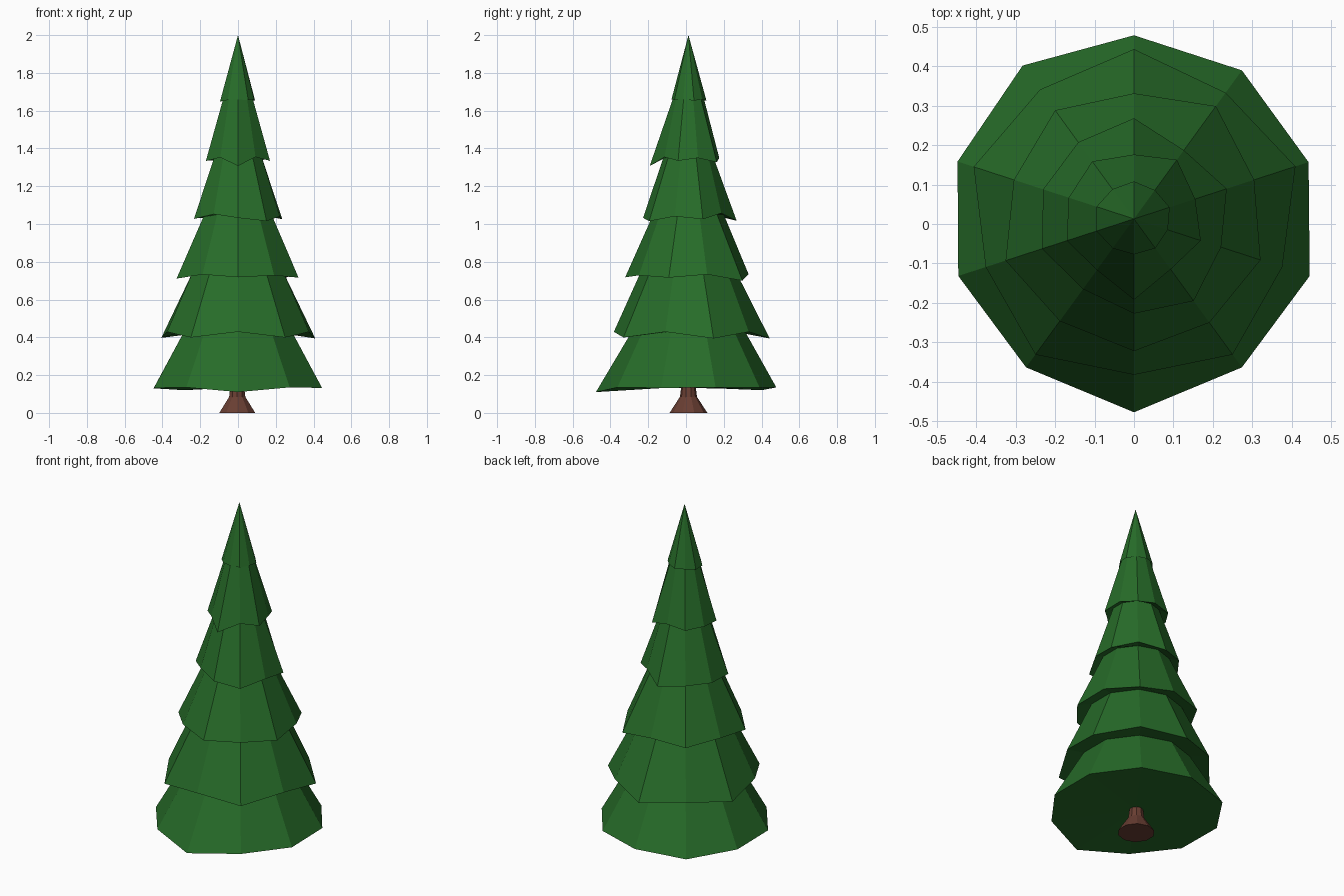
import bpy, bmesh
from math import sin, cos, pi

if "Cube" in bpy.data.objects:
    bpy.data.objects.remove(bpy.data.objects["Cube"])

SIDES = 10
CY = 0.013


def material(name, rgb):
    m = bpy.data.materials.new(name)
    m.diffuse_color = (*rgb, 1)
    m.use_nodes = True
    m.node_tree.nodes["Principled BSDF"].inputs["Base Color"].default_value = m.diffuse_color
    return m


def ring(bm, radii, heights, cx=0.0):
    # clockwise from the back (+y)
    return [bm.verts.new((cx + r * sin(2 * pi * i / SIDES),
                          CY + r * cos(2 * pi * i / SIDES), z))
            for i, (r, z) in enumerate(zip(radii, heights))]


def bridge(bm, a, b):
    for i in range(SIDES):
        j = (i + 1) % SIDES
        bm.faces.new((a[i], a[j], b[j], b[i]))


def fan(bm, loop, point):
    v = bm.verts.new(point)
    for i in range(SIDES):
        bm.faces.new((loop[i], loop[(i + 1) % SIDES], v))


def finish(bm, name, mat):
    bmesh.ops.recalc_face_normals(bm, faces=bm.faces)
    me = bpy.data.meshes.new(name)
    bm.to_mesh(me)
    bm.free()
    me.materials.append(mat)
    ob = bpy.data.objects.new(name, me)
    bpy.context.collection.objects.link(ob)
    return ob


# each tier: rim height, (neck radius, neck height) at its top, uneven rim radii
tiers = [
    (0.130, (0.300, 0.43), (.465, .465, .465, .468, .465, .490, .465, .468, .470, .480)),
    (0.412, (0.255, 0.74), (.430, .395, .430, .395, .425, .395, .425, .395, .427, .405)),
    (0.722, (0.187, 1.05), (.318, .353, .320, .337, .325, .335, .320, .342, .320, .340)),
    (1.033, (0.130, 1.36), (.255, .215, .247, .232, .257, .240, .220, .245, .242, .240)),
    (1.338, (0.080, 1.67), (.163, .185, .163, .178, .158, .205, .160, .179, .174, .180)),
    (1.655, None, (.095, .090, .095, .090, .092, .090, .092, .100, .100, .093)),
]

# foliage: one stepped skin of drooping rims and tucked-in necks
bm = bmesh.new()
below = None
for z, neck, radii in tiers:
    mean = sum(radii) / SIDES
    rim = ring(bm, radii, [z - 1.0 * (r - mean) for r in radii])
    if below:
        bridge(bm, below, rim)
    else:
        fan(bm, rim, (0, CY, 0.14))
    if neck:
        below = ring(bm, [neck[0]] * SIDES, [neck[1]] * SIDES)
        bridge(bm, rim, below)
    else:
        fan(bm, rim, (0, CY, 2.0))
finish(bm, "foliage", material("needles", (0.02, 0.15, 0.022)))

# trunk: flared foot narrowing into the foliage
bm = bmesh.new()
profile = [(0.10, 0), (0.045, 0.085), (0.037, 0.15)]
loops = [ring(bm, [r] * SIDES, [z] * SIDES, -0.004) for r, z in profile]
for a, b in zip(loops, loops[1:]):
    bridge(bm, a, b)
bm.faces.new(loops[0])
bm.faces.new(loops[-1])
finish(bm, "trunk", material("bark", (0.14, 0.048, 0.032)))
